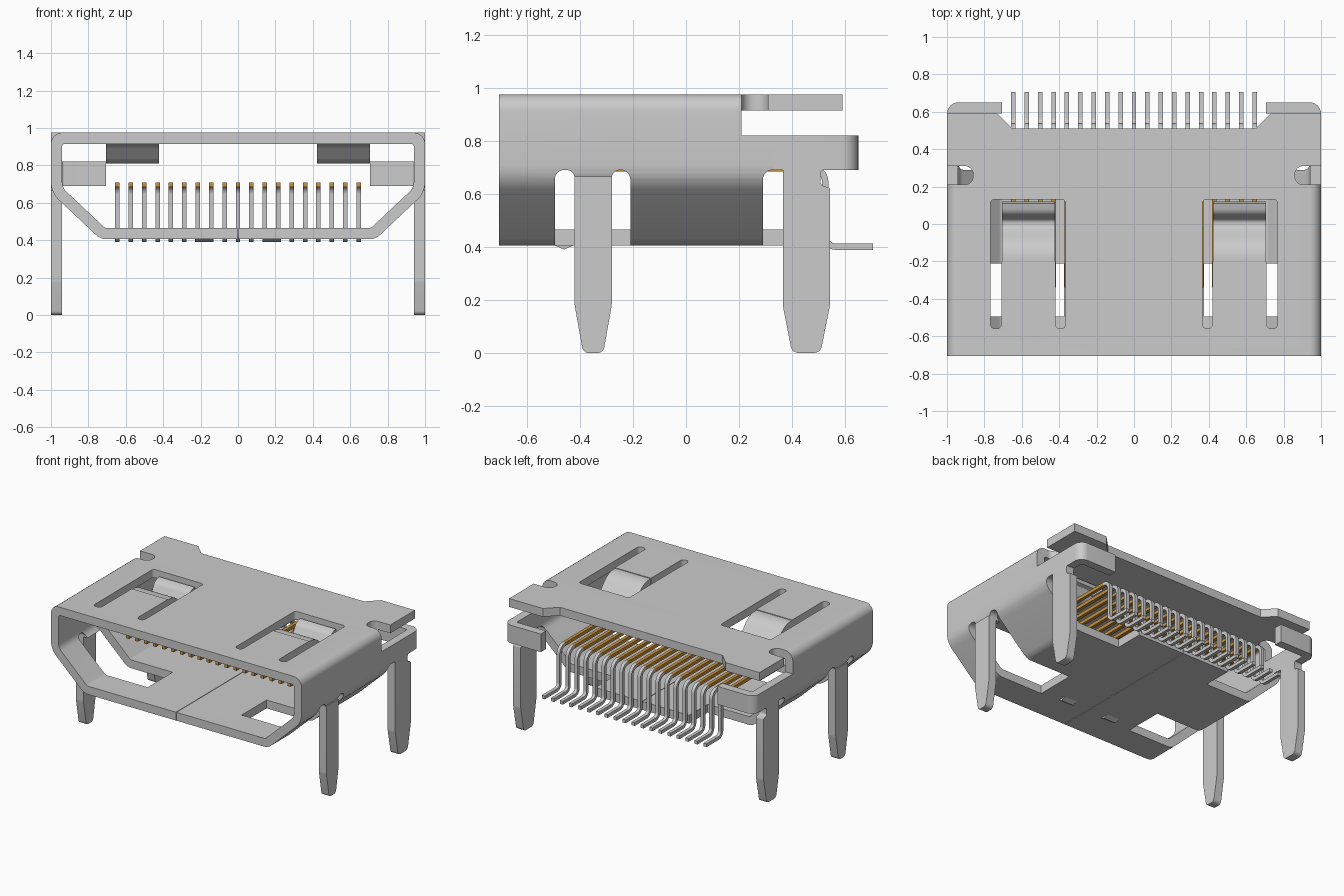
import bpy, bmesh, math
from mathutils import Vector

if "Cube" in bpy.data.objects:
    bpy.data.objects.remove(bpy.data.objects["Cube"])


def material(name, rgb):
    m = bpy.data.materials.new(name)
    m.diffuse_color = (*rgb, 1)
    m.use_nodes = True
    m.node_tree.nodes["Principled BSDF"].inputs["Base Color"].default_value = m.diffuse_color
    return m


STEEL = material("steel_grey", (0.6, 0.6, 0.6))
GOLD = material("contact_gold", (0.58, 0.29, 0.05))


def rounded(pts, n=6):
    """Fillet a closed outline; each point is (u, v) or (u, v, radius)."""
    out = []
    for i, p in enumerate(pts):
        c = Vector(p[:2])
        r = p[2] if len(p) > 2 else 0
        if not r:
            out.append(c)
            continue
        a = (Vector(pts[i - 1][:2]) - c).normalized()
        b = (Vector(pts[(i + 1) % len(pts)][:2]) - c).normalized()
        half = math.acos(max(-1, min(1, a.dot(b)))) / 2
        centre = c + (a + b).normalized() * (r / math.sin(half))
        d0 = c + a * (r / math.tan(half)) - centre
        d1 = c + b * (r / math.tan(half)) - centre
        for k in range(n + 1):
            out.append(centre + (d0 * (1 - k / n) + d1 * (k / n)).normalized() * r)
    return out


def place(axis, p, h):
    """Outline axes: x -> (y, z), y -> (x, z), z -> (x, y)."""
    u, v = p
    return {"x": (h, u, v), "y": (u, h, v), "z": (u, v, h)}[axis]


def finish(bm, name, mat):
    bmesh.ops.recalc_face_normals(bm, faces=bm.faces)
    me = bpy.data.meshes.new(name)
    bm.to_mesh(me)
    bm.free()
    me.materials.append(mat)
    ob = bpy.data.objects.new(name, me)
    bpy.context.collection.objects.link(ob)
    return ob


def prism(name, outline, axis, lo, hi, mat=STEEL):
    bm = bmesh.new()
    a, b = [[bm.verts.new(place(axis, p, h)) for p in outline] for h in (lo, hi)]
    n = len(outline)
    for i in range(n):
        j = (i + 1) % n
        bm.faces.new((a[i], a[j], b[j], b[i]))
    bm.faces.new(a)
    bm.faces.new(b)
    return finish(bm, name, mat)


def rect(u0, u1, v0, v1):
    return [Vector(p) for p in ((u0, v0), (u1, v0), (u1, v1), (u0, v1))]


def mirror(pts):
    """Complete an outline given on the +u side with its mirror image."""
    return pts + [(-p[0],) + tuple(p[1:]) for p in reversed(pts)]


def ribbon(path, t):
    """Thicken a centreline into a strip outline."""
    c = rounded(path)
    left, right = [], []
    for i, p in enumerate(c):
        d = (c[min(i + 1, len(c) - 1)] - c[max(i - 1, 0)]).normalized()
        nrm = Vector((-d.y, d.x)) * t / 2
        left.append(p + nrm)
        right.append(p - nrm)
    return left + right[::-1]


def activate(ob):
    bpy.ops.object.select_all(action="DESELECT")
    ob.select_set(True)
    bpy.context.view_layer.objects.active = ob


def cut(ob, cutter):
    cutter.hide_render = True
    m = ob.modifiers.new("cut", "BOOLEAN")
    m.operation, m.solver, m.object = "DIFFERENCE", "EXACT", cutter
    activate(ob)
    bpy.ops.object.modifier_apply(modifier=m.name)
    bpy.data.objects.remove(cutter)


# Shell: D-shaped sheet metal tube
outer = rounded(mirror([(1, .975, .06), (1, .655, .13), (.735, .405, .09)]))
inner = rounded(mirror([(.94, .915, .015), (.94, .681, .07), (.711, .465, .03)]))
bm = bmesh.new()
loops = [[bm.verts.new(place("y", p, y)) for p in o]
         for o, y in ((outer, -.705), (outer, .5), (inner, .5), (inner, -.705))]
for k in range(4):
    a, b = loops[k], loops[(k + 1) % 4]
    for i in range(len(a)):
        j = (i + 1) % len(a)
        bm.faces.new((a[i], a[j], b[j], b[i]))
shell = finish(bm, "shell", STEEL)

# Rear top opening, bottom seam
cut(shell, prism("cutter", rect(-1.2, 1.2, .82, 1.2), "y", .21, .7))
cut(shell, prism("cutter", rect(-.002, .002, .35, .5), "y", -.8, .7))
for s in (-1, 1):
    # Openings left by the folded legs
    hole = rounded([(-.495, .2), (-.495, .69, .035), (-.42, .69, .03), (-.42, .65),
                    (-.28, .65), (-.28, .69, .03), (-.21, .69, .035), (-.21, .2)])
    lo, hi = sorted((s * .375, s * 1.2))
    cut(shell, prism("cutter", hole, "x", lo, hi))
    cut(shell, prism("cutter", rounded([(.29, .2), (.29, .69, .035), (.7, .69), (.7, .2)]),
                     "x", lo, hi))
    # Rear wall strip, replaced by the folded bracket
    cut(shell, prism("cutter", rect(lo, hi, .68, .9), "y", .33, .7))
    # U-shaped window around each spring finger
    u = [(.365, .13, .02), (.365, -.56, .026), (.42, -.56, .026), (.42, -.2),
         (.708, -.2), (.708, -.56, .026), (.768, -.56, .026), (.768, .13, .02)]
    cut(shell, prism("cutter", [Vector((s * p.x, p.y)) for p in rounded(u)], "z", .85, 1.1))

# Rear part of the top plate, with relief notches and ears
top = rounded(mirror([(.906, .2), (.906, .21), (.86, .21, .045), (.86, .31, .045),
                      (1, .31), (1, .59), (.73, .59), (.65, .51)]))
top_plate = prism("rear_top_plate", top, "z", .915, .975)

smooth = [shell, top_plate]
front_leg = rounded([(-.42, .665), (-.42, .18, .1), (-.388, 0, .025), (-.312, 0, .025),
                     (-.28, .18, .1), (-.28, .665)])
rear_leg = rounded([(.365, .70), (.365, .18, .1), (.4, 0, .03), (.507, 0, .03),
                    (.543, .18, .1), (.543, .625, .01), (.507, .63, .02),
                    (.507, .688, .02), (.543, .70)])
finger = ribbon([(-.2, .945), (-.13, .945, .12), (-.03, .835, .06), (.035, .835, .05),
                 (.075, .91, .03), (.115, .92)], .05)
for s, side in ((-1, "left"), (1, "right")):
    def span(a, b):
        return sorted((s * a, s * b))
    # Side bracket with inward rear flange
    br = rounded([(.94, .33), (1, .33), (1, .65, .06), (.705, .65), (.705, .59), (.94, .59, .01)])
    smooth.append(prism(side + "_rear_bracket", [Vector((s * p.x, p.y)) for p in br],
                        "z", .69, .82))
    # Solder legs
    smooth.append(prism(side + "_front_leg", front_leg, "x", *span(.94, 1)))
    smooth.append(prism(side + "_rear_leg", rear_leg, "x", *span(.94, 1)))
    # Spring fingers dipping into the opening
    smooth.append(prism(side + "_spring_finger", finger, "x", *span(.422, .706)))
    # Small dimple under the shell
    smooth.append(prism(side + "_dimple", [Vector(p) for p in
                  ((-.5, .408), (-.46, .39), (-.42, .408))], "x", *span(.13, .23)))

# Nineteen contacts: gold blade inside, bent grey tail behind
tail = ribbon([(.47, .697), (.525, .697, .05), (.525, .401, .04), (.705, .401)], .024)
for i in range(19):
    x = (i - 9) * .0717
    prism("contact_blade", rect(-.34, .47, .685, .709), "x", x - .012, x + .012, GOLD)
    smooth.append(prism("contact_tail", tail, "x", x - .012, x + .012))

for ob in smooth:
    activate(ob)
    bpy.ops.object.shade_smooth_by_angle(angle=math.radians(30))
